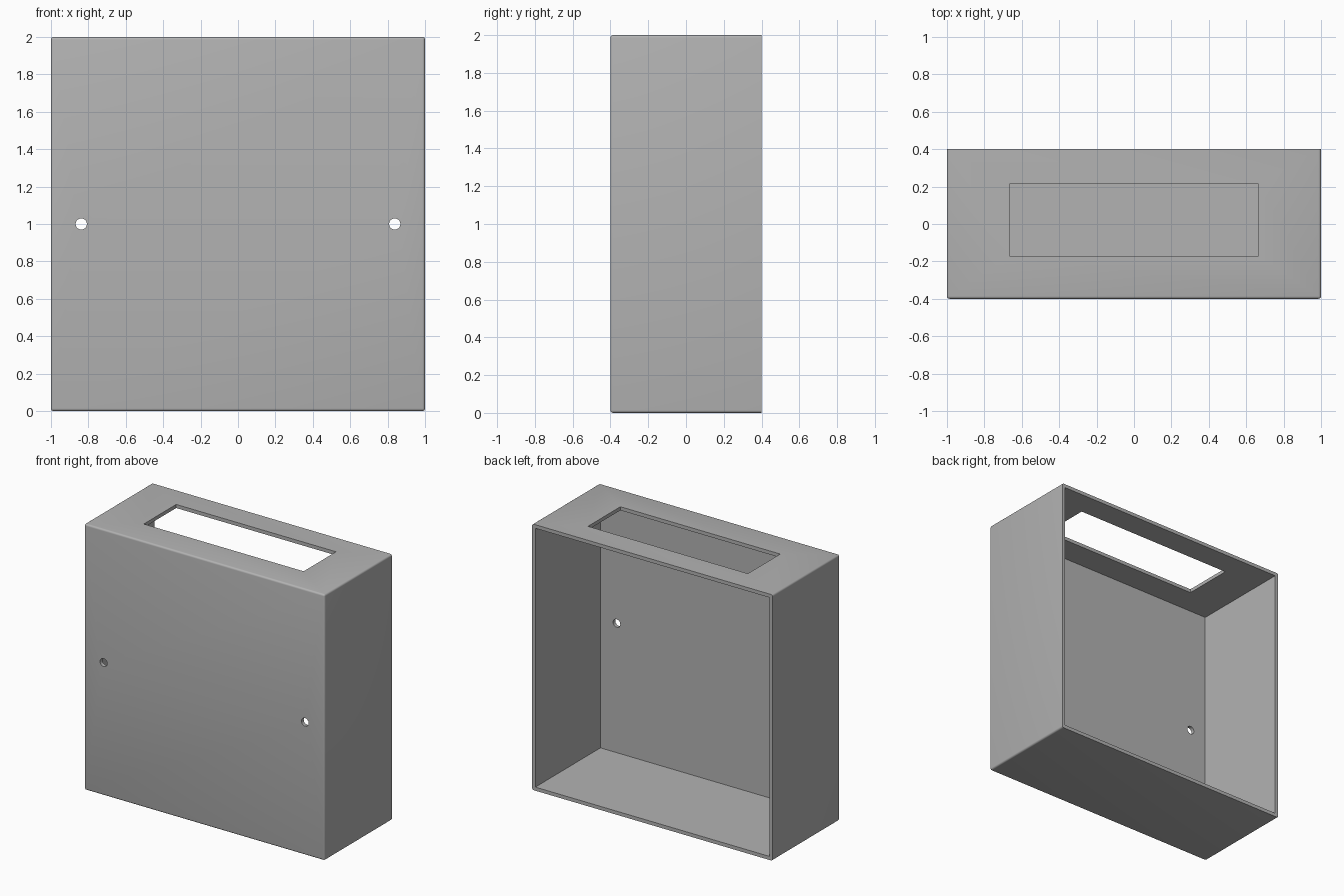
import bpy, bmesh, math
from mathutils import Matrix, Vector

if "Cube" in bpy.data.objects:
    bpy.data.objects.remove(bpy.data.objects["Cube"], do_unlink=True)

WIDTH, DEPTH, HEIGHT = 2.0, 0.8, 2.0
WALL = 0.027
ROUND = 0.014

grey = bpy.data.materials.new("plain grey")
grey.use_nodes = True
colour = (0.45, 0.45, 0.45, 1)
grey.diffuse_color = colour
grey.node_tree.nodes["Principled BSDF"].inputs["Base Color"].default_value = colour


def make_object(name, bm):
    mesh = bpy.data.meshes.new(name)
    bm.to_mesh(mesh)
    bm.free()
    mesh.materials.append(grey)
    obj = bpy.data.objects.new(name, mesh)
    bpy.context.collection.objects.link(obj)
    return obj


def box(low, high):
    low, high = Vector(low), Vector(high)
    bm = bmesh.new()
    bmesh.ops.create_cube(bm, size=1, matrix=Matrix.Translation((low + high) / 2)
                          @ Matrix.Diagonal((*(high - low), 1)))
    return bm


def cut(target, name, bm):
    cutter = make_object(name, bm)
    cutter.hide_render = True
    cutter.hide_set(True)
    mod = target.modifiers.new(name, "BOOLEAN")
    mod.operation, mod.solver, mod.object = "DIFFERENCE", "EXACT", cutter
    bpy.context.view_layer.objects.active = target
    bpy.ops.object.modifier_apply(modifier=mod.name)
    bpy.data.objects.remove(cutter, do_unlink=True)


# Outer shell: every edge rounded except those around the open back
x, y = WIDTH / 2, DEPTH / 2
bm = box((-x, -y, 0), (x, y, HEIGHT))
edges = [e for e in bm.edges if any(v.co.y < 0 for v in e.verts)]
bmesh.ops.bevel(bm, geom=edges, offset=ROUND, segments=4, profile=0.5, affect="EDGES")
housing = make_object("housing", bm)

# Hollow interior, open at the back
cut(housing, "interior_cutter",
    box((-x + WALL, -y + WALL, WALL), (x - WALL, y + 0.1, HEIGHT - WALL)))

# Rectangular slot in the top
cut(housing, "slot_cutter",
    box((-0.665, -0.17, HEIGHT - 0.1), (0.665, 0.215, HEIGHT + 0.1)))

# Round mounting holes through the front
for side in (-1, 1):
    bm = bmesh.new()
    bmesh.ops.create_cone(bm, cap_ends=True, segments=32, radius1=0.03, radius2=0.03, depth=0.2,
                          matrix=Matrix.Translation((side * 0.838, -y, 1))
                          @ Matrix.Rotation(math.pi / 2, 4, "X"))
    cut(housing, "hole_cutter", bm)

# Smooth the rounded edges, keep the rest crisp
bpy.ops.object.select_all(action="DESELECT")
housing.select_set(True)
bpy.context.view_layer.objects.active = housing
bpy.ops.object.shade_smooth_by_angle(angle=math.radians(30))
